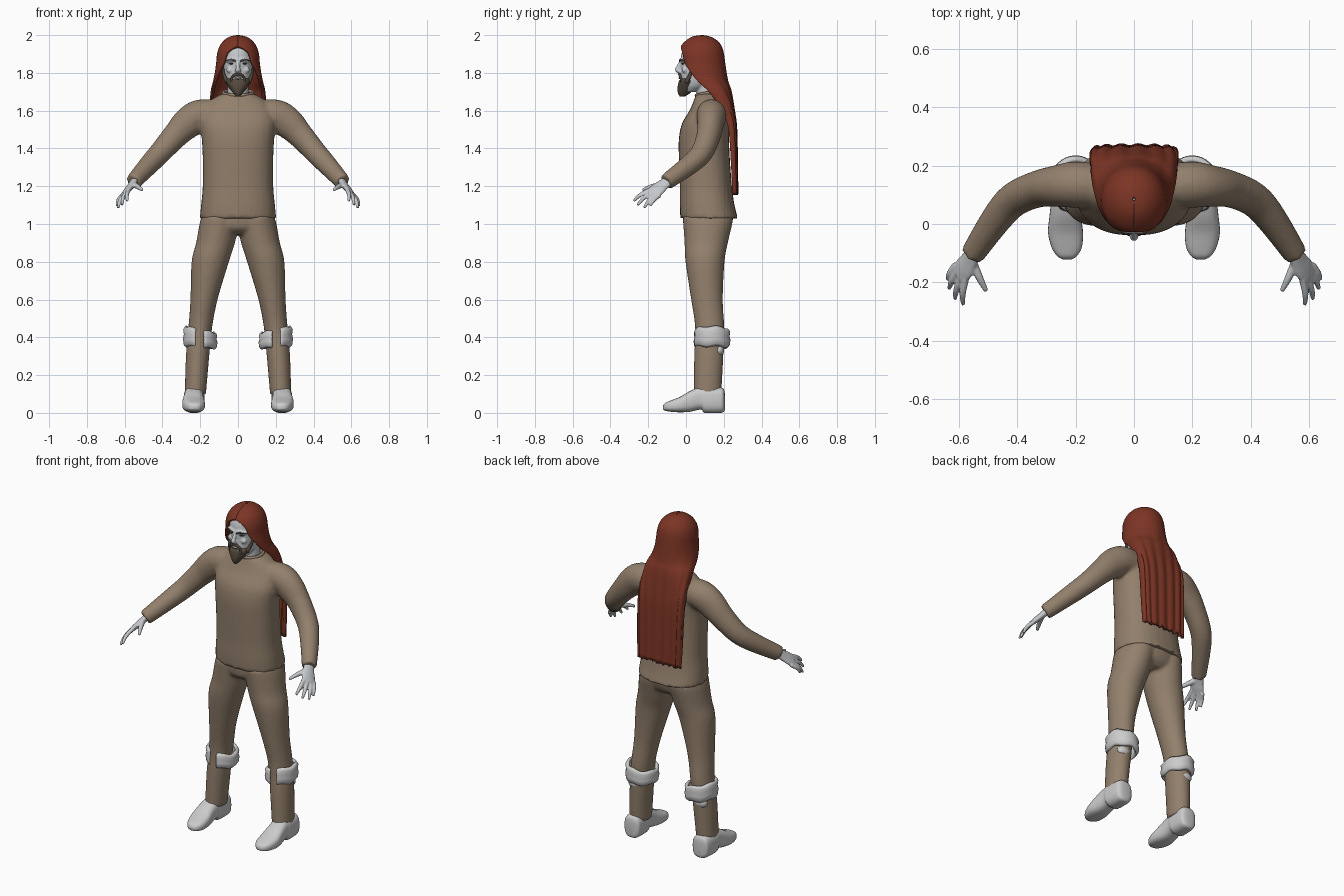
import bpy, bmesh, math, random
from mathutils import Vector, Matrix

random.seed(4)
if "Cube" in bpy.data.objects:
    bpy.data.objects.remove(bpy.data.objects["Cube"])


def material(name, rgb):
    m = bpy.data.materials.new(name)
    m.use_nodes = True
    m.diffuse_color = (*rgb, 1)
    m.node_tree.nodes["Principled BSDF"].inputs["Base Color"].default_value = (*rgb, 1)
    return m


CLOTH = material("tan cloth", (.29, .215, .15))
HAIR = material("dark red hair", (.2, .035, .018))
BEARD = material("dark brown beard", (.09, .067, .047))
SKIN = material("pale grey skin", (.56, .58, .6))
WHITE = material("light grey leather", (.6, .6, .6))
LIP = material("dull lip", (.28, .22, .21))
EYE = material("dark eye", (.04, .04, .045))


def spline(rows, steps=4):
    """Smoothly interpolate rows of numbers."""
    out = []
    for i in range(len(rows) - 1):
        a, b, c, d = (rows[max(0, min(len(rows) - 1, i + k))] for k in (-1, 0, 1, 2))
        for s in range(steps):
            t = s / steps
            out.append([q + .5 * t * (r - p + t * (2*p - 5*q + 4*r - s4 + t * (3*(q - r) + s4 - p)))
                        for p, q, r, s4 in zip(a, b, c, d)])
    return out + [list(rows[-1])]


def skin_rings(bm, rings, closed=True, cap=True):
    vs = [[bm.verts.new(p) for p in r] for r in rings]
    n = len(vs[0])
    for a, b in zip(vs, vs[1:]):
        for i in range(n if closed else n - 1):
            j = (i + 1) % n
            bm.faces.new((a[i], a[j], b[j], b[i]))
    if cap:
        bm.faces.new(vs[0])
        bm.faces.new(vs[-1])


def oval(p, n=28):
    for i in range(n):
        a = math.tau * i / n
        c, s = math.cos(a), math.sin(a)
        yield math.copysign(abs(c) ** p, c), math.copysign(abs(s) ** p, s)


def stack(bm, rows, side=1, p=1, lying=False):
    """Ovals along z (or y when lying): position, x centre, half width, low, high."""
    rings = []
    for h, xc, w, lo, hi in spline(rows):
        m, d = (lo + hi) / 2, (hi - lo) / 2
        pts = [(side * (xc + w * c), m + d * s) for c, s in oval(p)]
        rings.append([(x, h, q) if lying else (x, q, h) for x, q in pts])
    skin_rings(bm, rings)


def tube(bm, rows, side=1, ref=(0, 0, 1)):
    """Tube along a path: x, y, z, radius along ref, radius across."""
    path = spline(rows)
    rings = []
    for i, (x, y, z, ru, rv) in enumerate(path):
        t = Vector(path[min(i + 1, len(path) - 1)][:3]) - Vector(path[max(i - 1, 0)][:3])
        t.normalize()
        u = Vector(ref)
        u = (u - t * u.dot(t)).normalized()
        v = t.cross(u)
        pts = [Vector((x, y, z)) + u * ru * c + v * rv * s for c, s in oval(1, 18)]
        rings.append([(side * q.x, q.y, q.z) for q in pts])
    skin_rings(bm, rings)


def blob(bm, centre, size):
    bmesh.ops.create_uvsphere(bm, u_segments=18, v_segments=10, radius=1,
                              matrix=Matrix.Translation(centre) @ Matrix.Diagonal((*size, 1)))


def finish(name, bm, mat, voxel=0, smooth=3, thick=0):
    bmesh.ops.recalc_face_normals(bm, faces=bm.faces)
    me = bpy.data.meshes.new(name)
    bm.to_mesh(me)
    bm.free()
    me.polygons.foreach_set("use_smooth", [True] * len(me.polygons))
    me.materials.append(mat)
    ob = bpy.data.objects.new(name, me)
    bpy.context.scene.collection.objects.link(ob)
    if voxel:
        r = ob.modifiers.new("blend", "REMESH")
        r.mode, r.voxel_size, r.use_smooth_shade = "VOXEL", voxel, True
        s = ob.modifiers.new("soften", "SMOOTH")
        s.factor, s.iterations = .5, smooth
    if thick:
        s = ob.modifiers.new("thickness", "SOLIDIFY")
        s.thickness, s.offset = thick, 0
    return ob


SIDES = (("left", 1), ("right", -1))

# Shirt: body and sleeves blended together
bm = bmesh.new()
stack(bm, [(1.03, 0, .202, -.03, .275), (1.1, 0, .196, -.033, .257), (1.2, 0, .187, -.033, .243),
           (1.35, 0, .187, -.038, .232), (1.45, 0, .192, -.038, .228), (1.53, 0, .2, -.022, .228),
           (1.6, 0, .187, .018, .223), (1.65, 0, .15, .04, .21), (1.68, 0, .105, .05, .197),
           (1.69, 0, .08, .058, .185)], p=.85)
for _, s in SIDES:
    tube(bm, [(.1, .13, 1.575, .08, .075), (.2, .135, 1.575, .085, .08), (.265, .13, 1.535, .084, .072),
              (.33, .12, 1.47, .07, .064), (.41, .085, 1.38, .06, .06), (.47, .02, 1.315, .054, .054),
              (.555, -.105, 1.222, .044, .042)], s)
finish("shirt", bm, CLOTH, .01, 5)

# Collar, dipping at the front
bm = bmesh.new()
tube(bm, [(.078 * math.sin(a), .12 - .066 * math.cos(a), 1.695 - .014 * math.cos(a), .009, .008)
          for a in (math.tau * i / 16 for i in range(17))])
finish("collar", bm, CLOTH)

# Trousers: hips and two legs blended
bm = bmesh.new()
stack(bm, [(.945, 0, .1, .03, .2), (.98, 0, .185, -.01, .235), (1.05, 0, .192, -.018, .255)])
for _, s in SIDES:
    stack(bm, [(.095, .226, .056, .04, .187), (.3, .214, .062, .043, .198), (.45, .2, .063, .048, .203),
               (.6, .18, .072, .027, .195), (.8, .147, .099, -.003, .204), (.9, .119, .103, -.008, .222),
               (1, .1, .104, -.015, .245), (1.04, .096, .096, -.018, .25)], s)
finish("trousers", bm, CLOTH, .01, 4)

for label, s in SIDES:
    # Shoe with raised arch and ankle
    bm = bmesh.new()
    stack(bm, [(-.122, .229, .014, .018, .038), (-.11, .23, .034, .012, .053), (-.08, .231, .052, .006, .066),
               (-.03, .235, .06, .003, .086), (.02, .236, .055, .006, .115), (.065, .234, .052, .016, .135),
               (.085, .233, .053, .016, .138), (.1, .233, .055, 0, .138), (.18, .231, .053, 0, .135),
               (.2, .23, .042, .006, .125), (.206, .23, .02, .02, .1)], s, .72, True)
    finish(label + "_shoe", bm, WHITE)

    # Folded knee cuff, open at the front
    bm = bmesh.new()
    rings = []
    for dr, h in ((-.006, 0), (.003, .1), (.006, .35), (.001, .6), (.005, .85), (-.005, 1)):
        ring = []
        for i in range(41):
            a = math.radians(-72 + 328 * i / 40)
            outer = (1 + math.cos(a)) / 2
            low, tall = .345 + .012 * outer, .075 + .022 * outer
            z = low + tall * h + .004 * math.sin(5 * a)
            ring.append((s * (.2 + (.077 + dr) * math.cos(a)), .136 + (.085 + dr) * math.sin(a), z))
        rings.append(ring)
    skin_rings(bm, rings, False, False)
    finish(label + "_knee_cuff", bm, WHITE, thick=.017)

    # Boot lining showing on the calf
    bm = bmesh.new()
    blob(bm, (s * .222, .175, .332), (.042, .027, .032))
    finish(label + "_calf_patch", bm, WHITE)

    # Hand: flat palm, four fingers and a thumb
    bm = bmesh.new()
    across = Vector((.5, .74, -.45))
    tube(bm, [(.54, -.08, 1.238, .027, .022), (.565, -.125, 1.205, .036, .018),
              (.585, -.155, 1.18, .043, .016), (.602, -.177, 1.16, .037, .012)], s, across)
    tips = ((.586, -.277, 1.122), (.614, -.257, 1.1), (.634, -.222, 1.085), (.64, -.19, 1.096))
    for i, tip in enumerate(tips):
        base = Vector((.594, -.163, 1.168)) + across * (-.033 + .022 * i)
        mid = base.lerp(Vector(tip), .55) + Vector((.006, -.003, .006))
        tube(bm, [(*base, .012, .012), (*mid, .011, .011), (*tip, .007, .007)], s, across)
    tube(bm, [(.556, -.125, 1.21, .016, .015), (.53, -.185, 1.197, .013, .013),
              (.507, -.23, 1.18, .008, .008)], s)
    finish(label + "_hand", bm, SKIN, .005, 2)

# Head with neck, nose, brow ridge and cheeks
bm = bmesh.new()
stack(bm, [(1.64, 0, .06, .055, .175), (1.7, 0, .057, .055, .17), (1.79, 0, .055, .05, .17)])
stack(bm, [(1.7, 0, .03, -.02, .06), (1.73, 0, .056, -.03, .12), (1.77, 0, .07, -.031, .16),
           (1.82, 0, .08, -.028, .18), (1.87, 0, .084, -.028, .183), (1.92, 0, .079, -.018, .175),
           (1.955, 0, .055, .01, .145), (1.975, 0, .02, .05, .11)])
tube(bm, [(0, -.024, 1.865, .009, .009), (0, -.042, 1.828, .011, .011),
          (0, -.045, 1.816, .013, .015), (0, -.028, 1.803, .01, .016)])
for _, s in SIDES:
    tube(bm, [(.008, -.027, 1.868, .009, .008), (.035, -.022, 1.87, .01, .008), (.062, -.003, 1.864, .008, .008)], s)
    blob(bm, (s * .042, -.008, 1.815), (.02, .014, .016))
finish("head", bm, SKIN, .005, 2)

# Eyes, eyebrows and lips
for label, s in SIDES:
    bm = bmesh.new()
    blob(bm, (s * .033, -.013, 1.849), (.014, .011, .005))
    finish(label + "_eye", bm, EYE)
    bm = bmesh.new()
    tube(bm, [(.012, -.034, 1.862, .004, .004), (.035, -.03, 1.87, .005, .004), (.06, -.01, 1.866, .003, .004)], s)
    finish(label + "_eyebrow", bm, BEARD)
bm = bmesh.new()
blob(bm, (0, -.03, 1.773), (.02, .009, .007))
finish("lips", bm, LIP)

# Beard, moustache and sideburns
bm = bmesh.new()
stack(bm, [(1.674, 0, .01, -.032, -.008), (1.69, 0, .024, -.042, .018), (1.715, 0, .042, -.045, .042),
           (1.74, 0, .058, -.042, .052), (1.757, 0, .064, -.037, .055), (1.77, 0, .06, -.024, .05)])
for _, s in SIDES:
    tube(bm, [(0, -.036, 1.793, .006, .006), (.02, -.033, 1.788, .007, .007),
              (.034, -.026, 1.77, .006, .006), (.036, -.026, 1.745, .007, .007)], s)
    tube(bm, [(.08, .04, 1.83, .008, .006), (.074, .022, 1.79, .01, .006), (.058, .002, 1.75, .012, .01)], s)
finish("beard", bm, BEARD)

# Long hair: open sheet, rows of z, half width, front, back, edge y, squareness
bm = bmesh.new()
rows = [(1.992, .004, .08, .09, .08, 1), (1.985, .04, .038, .125, .038, 1), (1.965, .07, .005, .16, .005, 1),
        (1.937, .091, -.02, .182, -.02, 1), (1.9, .103, -.032, .193, -.012, 1),
        (1.85, .108, -.032, .2, .0, 1), (1.8, .115, -.03, .208, .03, 1), (1.75, .125, 0, .218, .07, .9),
        (1.7, .137, .08, .235, .125, .75), (1.6, .143, .17, .252, .195, .55), (1.5, .145, .2, .264, .226, .5),
        (1.3, .143, .215, .268, .24, .5), (1.16, .138, .22, .27, .247, .5)]
rings = []
path = spline(rows)
for k, (z, w, front, back, edge, p) in enumerate(path):
    m, d = (front + back) / 2, (back - front) / 2
    c = max(-1, min(1, (edge - m) / d))
    limit = math.acos(math.copysign(abs(c) ** (1 / p), c))
    loose = max(0, min(1, (1.85 - z) / .3))
    ring = []
    for i in range(61):
        f = -1 + i / 30
        q = math.cos(f * limit)
        y = m + d * math.copysign(abs(q) ** p, q) + loose * (.0035 * math.sin(23 * f) + .006 * f * f - .004)
        jag = random.uniform(-.008, .008) if k == len(path) - 1 else 0
        ring.append((w * math.sin(f * limit), y, z + jag))
    rings.append(ring)
skin_rings(bm, rings, False, False)
finish("long_hair", bm, HAIR, thick=.016)
